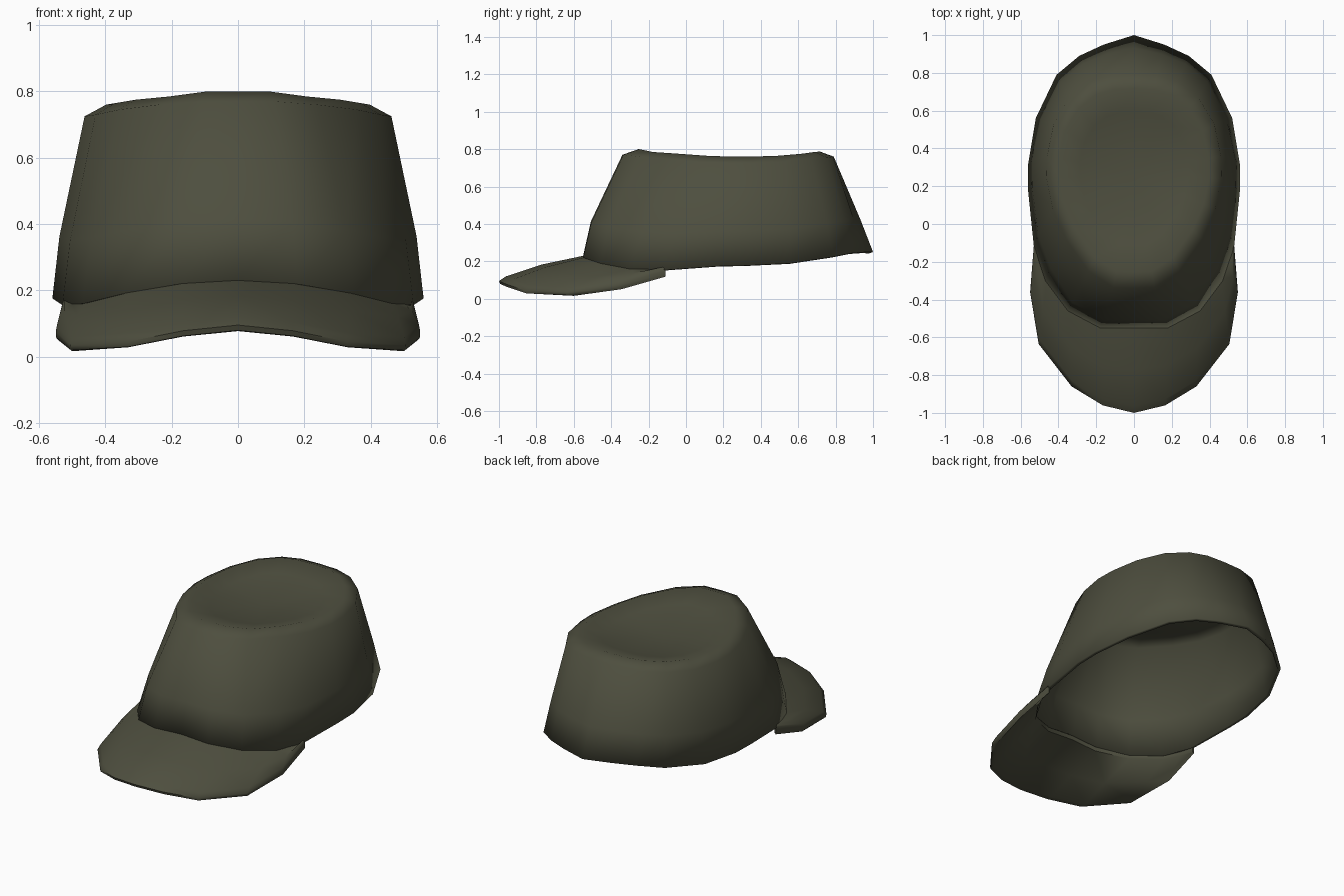
import bpy, bmesh
from mathutils import Vector

if "Cube" in bpy.data.objects:
    bpy.data.objects.remove(bpy.data.objects["Cube"])

olive = bpy.data.materials.new("dark olive cloth")
olive.diffuse_color = (0.076, 0.077, 0.049, 1)
olive.use_nodes = True
olive.node_tree.nodes["Principled BSDF"].inputs["Base Color"].default_value = olive.diffuse_color


def mirror_half(half):
    """Closed ring from a right-hand half running front to back."""
    return half + [Vector((-p.x, p.y, p.z)) for p in half[-2:0:-1]]


def mirror_open(half):
    return [Vector((-p.x, p.y, p.z)) for p in half[:0:-1]] + half


def make(name, rows, closed, cap=False, wrap=False):
    bm = bmesh.new()
    grid = [[bm.verts.new(p) for p in r] for r in rows]
    n = len(rows[0])
    pairs = list(zip(grid, grid[1:])) + ([(grid[-1], grid[0])] if wrap else [])
    for a, b in pairs:
        for i in range(n if closed else n - 1):
            j = (i + 1) % n
            bm.faces.new((a[i], a[j], b[j], b[i]))
    if cap:   # centre fan
        c = bm.verts.new(cap)
        for i in range(n):
            bm.faces.new((grid[-1][i], grid[-1][(i + 1) % n], c))
    if wrap:  # close both ends
        bm.faces.new([r[0] for r in grid])
        bm.faces.new([r[-1] for r in reversed(grid)])
    bmesh.ops.recalc_face_normals(bm, faces=bm.faces)
    me = bpy.data.meshes.new(name)
    bm.to_mesh(me)
    bm.free()
    me.materials.append(olive)
    ob = bpy.data.objects.new(name, me)
    bpy.context.collection.objects.link(ob)
    bpy.context.view_layer.objects.active = ob
    ob.select_set(True)
    bpy.ops.object.shade_smooth_by_angle(angle=1.1)
    ob.select_set(False)
    return ob


V = Vector
# Crown: lower edge and top edge, right half, front to back
low = [V(p) for p in ((0, -.55, .23), (.18, -.55, .22), (.35, -.46, .19), (.47, -.30, .16),
                      (.53, -.12, .155), (.56, .17, .175), (.56, .32, .178), (.52, .56, .19),
                      (.41, .79, .225), (.29, .89, .245), (.16, .95, .25), (0, 1, .25))]
top = [V(p) for p in ((0, -.34, .77), (.11, -.335, .77), (.24, -.25, .76), (.36, -.08, .745),
                      (.43, .08, .73), (.463, .24, .725), (.46, .36, .725), (.425, .53, .73),
                      (.34, .67, .745), (.23, .755, .755), (.12, .785, .76), (0, .79, .76))]
centre = V((0, .27, .70))
mid = []
for a, b in zip(low, top):
    p = a.lerp(b, .34)
    bulge = .03 if p.y < -.3 else .012 if p.y < .5 else .004
    out = V((p.x, p.y - .2, 0)).normalized()
    mid.append(p + out * bulge)


def inner(scale, dz):
    r = []
    for p, z in zip(top, dz):
        q = centre + (p - centre) * scale
        r.append(V((q.x, q.y, z)))
    return r


rim_z = (.80, .80, .785, .775, .765, .76, .76, .765, .775, .785, .787, .787)
rim = inner(.86, rim_z)
dip = inner(.62, [.72 + (z - .74) * .7 for z in rim_z])
crown = make("crown", [mirror_half(r) for r in (low, mid, top, rim, dip)], True,
             cap=V((0, .25, .715)))
sol = crown.modifiers.new("cloth thickness", "SOLIDIFY")
sol.thickness = .02
sol.offset = -1

# Brim: seam against the crown and outer edge, top surface
seam = [V(p) for p in ((0, -.54, .232), (.17, -.54, .222), (.34, -.45, .195), (.46, -.29, .165),
                       (.50, -.20, .16), (.52, -.11, .155))]
edge = [V(p) for p in ((0, -1, .095), (.165, -.96, .078), (.33, -.86, .045), (.505, -.635, .035),
                       (.55, -.36, .075), (.53, -.11, .15))]


def brim_row(t, lift):
    return mirror_open([a.lerp(b, t) + V((0, 0, lift)) for a, b in zip(seam, edge)])


make("brim", [brim_row(0, 0), brim_row(.5, .02), brim_row(.92, .014), brim_row(1, 0),
              brim_row(.985, -.018), brim_row(.9, -.032), brim_row(.5, -.025),
              brim_row(0, -.03)], False, wrap=True)
